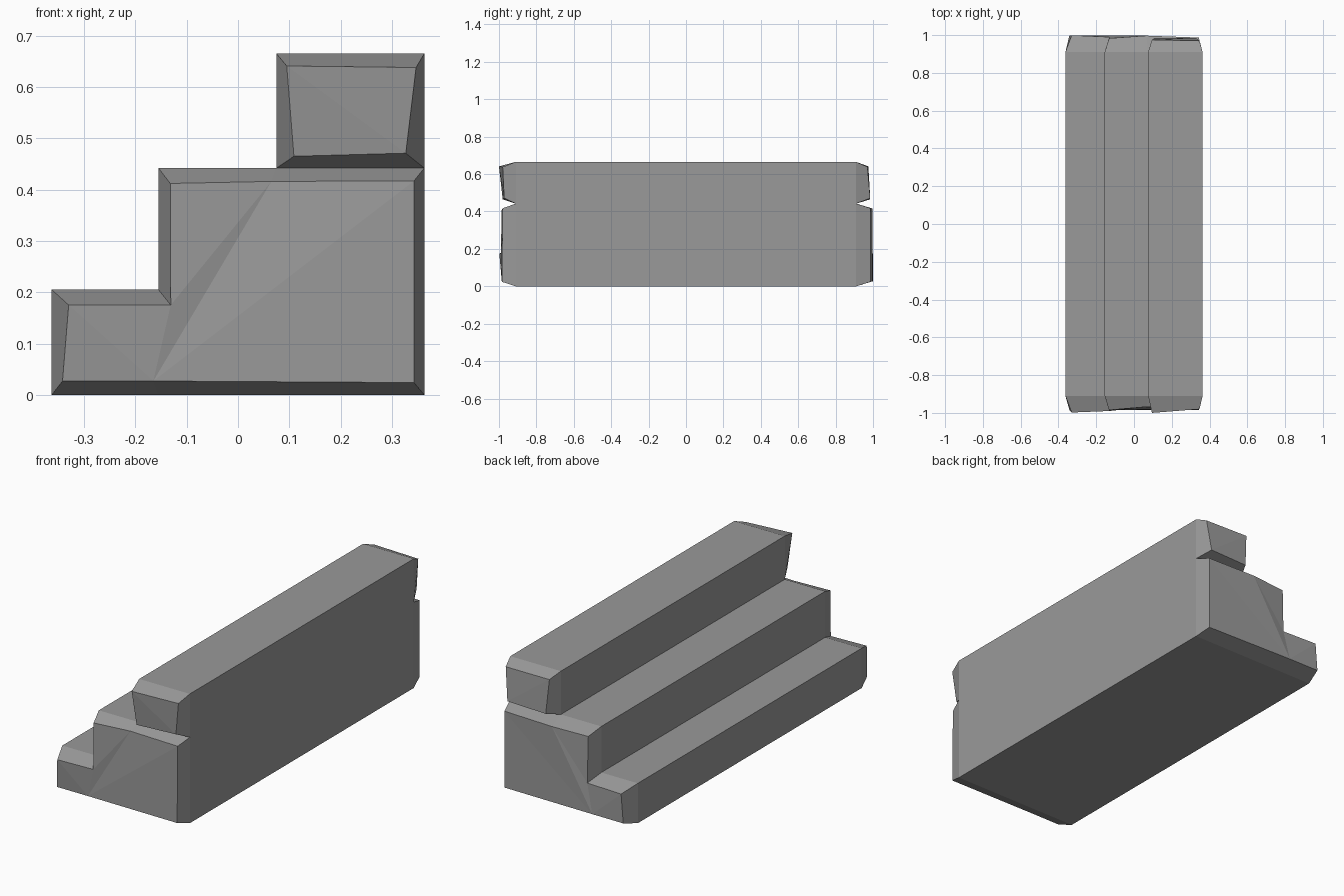
import bpy, bmesh

if "Cube" in bpy.data.objects:
    bpy.data.objects.remove(bpy.data.objects["Cube"])

stone = bpy.data.materials.new("grey stone")
stone.diffuse_color = (0.32, 0.32, 0.32, 1)
stone.use_nodes = True
stone.node_tree.nodes["Principled BSDF"].inputs["Base Color"].default_value = stone.diffuse_color


def chipped_block(name, outer, inner, front_y, back_y, caps):
    """Long prism along y whose ends taper to slightly uneven faces."""
    bm = bmesh.new()
    rings = [
        [bm.verts.new((x, y, z)) for (x, z), y in zip(inner, front_y)],
        [bm.verts.new((x, -0.91, z)) for x, z in outer],
        [bm.verts.new((x, 0.91, z)) for x, z in outer],
        [bm.verts.new((x, y, z)) for (x, z), y in zip(inner, back_y)],
    ]
    n = len(outer)
    for a, b in zip(rings, rings[1:]):
        for i in range(n):
            j = (i + 1) % n
            bm.faces.new((a[i], a[j], b[j], b[i]))
    for ring in (rings[0], rings[3]):
        for cap in caps:
            bm.faces.new([ring[i] for i in cap])
    bmesh.ops.recalc_face_normals(bm, faces=bm.faces)
    mesh = bpy.data.meshes.new(name)
    bm.to_mesh(mesh)
    bm.free()
    mesh.materials.append(stone)
    obj = bpy.data.objects.new(name, mesh)
    bpy.context.collection.objects.link(obj)
    return obj


# Two lower steps, one L-shaped block with a crease across each end
chipped_block(
    "lower_steps",
    [(-0.363, 0), (-0.155, 0), (0.363, 0), (0.363, 0.442),
     (0.075, 0.442), (-0.155, 0.442), (-0.155, 0.205), (-0.363, 0.205)],
    [(-0.342, 0.027), (-0.165, 0.027), (0.343, 0.024), (0.343, 0.417),
     (0.065, 0.416), (-0.132, 0.412), (-0.131, 0.175), (-0.33, 0.175)],
    [-0.985, -0.985, -0.985, -0.98, -0.968, -0.985, -0.99, -0.998],
    [0.999, 0.998, 0.987, 0.987, 0.997, 0.983, 0.99, 0.999],
    [(1, 2, 3), (1, 3, 4), (1, 4, 6), (4, 5, 6), (0, 1, 7), (1, 6, 7)])

# Top step, a separate beam resting on the lower block
chipped_block(
    "top_step",
    [(0.075, 0.442), (0.363, 0.442), (0.363, 0.665), (0.075, 0.665)],
    [(0.109, 0.465), (0.327, 0.471), (0.347, 0.638), (0.095, 0.641)],
    [-0.98, -0.972, -0.98, -1.0],
    [0.985, 0.985, 0.97, 0.975],
    [(0, 1, 3), (1, 2, 3)])
